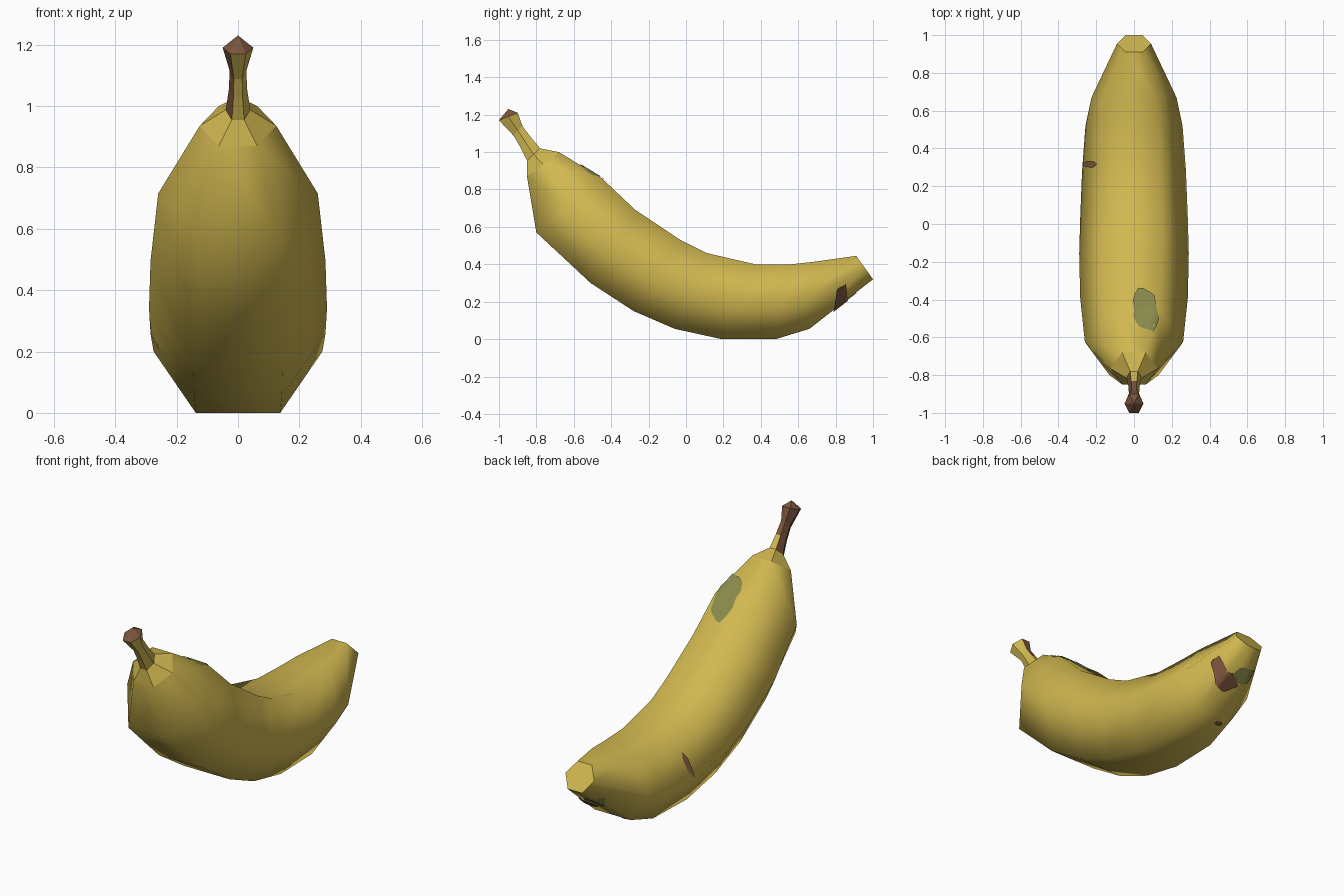
import bpy, bmesh, math, random
from mathutils import Vector
from mathutils.bvhtree import BVHTree

if "Cube" in bpy.data.objects:
    bpy.data.objects.remove(bpy.data.objects["Cube"])

random.seed(4)


def material(name, rgb):
    m = bpy.data.materials.new(name)
    m.diffuse_color = (*rgb, 1)
    m.use_nodes = True
    m.node_tree.nodes["Principled BSDF"].inputs["Base Color"].default_value = m.diffuse_color
    return m


YELLOW = material("banana yellow", (0.64, 0.48, 0.08))
BROWN = material("stem brown", (0.20, 0.090, 0.046))
GREEN = material("dull green", (0.25, 0.25, 0.072))


def finish(bm, name, mats):
    mesh = bpy.data.meshes.new(name)
    bm.to_mesh(mesh)
    for m in mats:
        mesh.materials.append(m)
    ob = bpy.data.objects.new(name, mesh)
    bpy.context.collection.objects.link(ob)
    return ob


def hex_loft(bm, rings):
    """Six-sided rings given as (top y, top z, bottom y, bottom z, half width)."""
    loops = []
    for ty, tz, by, bz, w in rings:
        mid = Vector((0, (ty + by) / 2, (tz + bz) / 2))
        up = Vector((0, (ty - by) / 2, (tz - bz) / 2))
        loop = []
        for k in range(6):
            a = k * math.pi / 3
            p = mid + up * (math.sin(a) / math.sin(math.pi / 3))
            p.x = w * math.cos(a)
            loop.append(bm.verts.new(p))
        loops.append(loop)
    faces = []
    for a, b in zip(loops, loops[1:]):
        faces.append([bm.faces.new((a[k], a[(k + 1) % 6], b[(k + 1) % 6], b[k])) for k in range(6)])
    return loops, faces


# Fruit: shoulder, curved body and flat blunt end
neck = (-0.78, 1.02, -0.85, 0.955, 0.04)
bm = bmesh.new()
loops, faces = hex_loft(bm, [
    neck,
    (-0.68, 1.00, -0.85, 0.87, 0.125),
    (-0.45, 0.86, -0.80, 0.57, 0.26),
    (-0.27, 0.69, -0.51, 0.30, 0.285),
    (-0.03, 0.53, -0.28, 0.15, 0.29),
    (0.11, 0.46, -0.06, 0.055, 0.285),
    (0.37, 0.40, 0.19, 0.0, 0.275),
    (0.56, 0.40, 0.48, 0.0, 0.257),
    (0.68, 0.413, 0.66, 0.055, 0.225),
    (0.91, 0.445, 1.0, 0.32, 0.09),
])
bm.faces.new(loops[-1])
for row in faces[1:]:
    for f in row:
        f.smooth = True
bmesh.ops.recalc_face_normals(bm, faces=bm.faces)
surface = BVHTree.FromBMesh(bm)
finish(bm, "fruit", [YELLOW])
bm.free()

# Stem: narrow neck flaring to a pointed brown cap, brown on its left side
bm = bmesh.new()
loops, faces = hex_loft(bm, [
    neck,
    (-0.83, 1.08, -0.885, 1.025, 0.03),
    (-0.875, 1.14, -0.922, 1.088, 0.027),
    (-0.90, 1.21, -1.0, 1.17, 0.05),
])
for row, brown in zip(faces, [(2, 3), (1, 2, 3), (1, 2, 3)]):
    for k in brown:
        row[k].material_index = 1
tip = bm.verts.new((0, -0.95, 1.23))
for k in range(6):
    bm.faces.new((loops[-1][k], loops[-1][(k + 1) % 6], tip)).material_index = 1
bmesh.ops.recalc_face_normals(bm, faces=bm.faces)
finish(bm, "stem", [YELLOW, BROWN])
bm.free()


def blotch(name, mat, centre, direction, ru, rv, lift=0.006, segs=18, rows=4):
    """Thin irregular plate projected onto the fruit along a direction."""
    d = Vector(direction).normalized()
    u = Vector((0, 1, 0)).cross(d).normalized()
    v = d.cross(u)
    wobble = [random.uniform(0.82, 1.12) for _ in range(segs)]
    bm = bmesh.new()

    def drop(a, b):
        start = Vector(centre) + u * a + v * b + d
        hit, n, _, _ = surface.ray_cast(start, -d)
        if n.dot(d) < 0:
            n = -n
        return bm.verts.new(hit + n * lift)

    mid = drop(0, 0)
    prev = None
    for r in range(1, rows + 1):
        ring = []
        for k in range(segs):
            a = 2 * math.pi * k / segs
            s = r / rows * wobble[k]
            ring.append(drop(ru * s * math.cos(a), rv * s * math.sin(a)))
        for k in range(segs):
            j = (k + 1) % segs
            if prev:
                bm.faces.new((prev[k], ring[k], ring[j], prev[j]))
            else:
                bm.faces.new((mid, ring[k], ring[j]))
        prev = ring
    for f in bm.faces:
        f.smooth = True
    finish(bm, name, [mat])
    bm.free()


# Surface marks
blotch("green_patch", GREEN, (0.06, -0.455, 0.85), (0, 0, 1), 0.068, 0.12)
blotch("left_streak", BROWN, (-0.235, 0.315, 0.27), (-0.87, 0, 0.5), 0.07, 0.018)
blotch("end_green_patch", GREEN, (-0.03, 0.87, 0.2), (0, 0, -1), 0.065, 0.04, 0.004)
blotch("end_brown_patch", BROWN, (0.055, 0.82, 0.2), (0, 0, -1), 0.08, 0.045, 0.008)
blotch("underside_spot", BROWN, (-0.06, 0.63, 0.04), (0, 0, -1), 0.025, 0.014)
